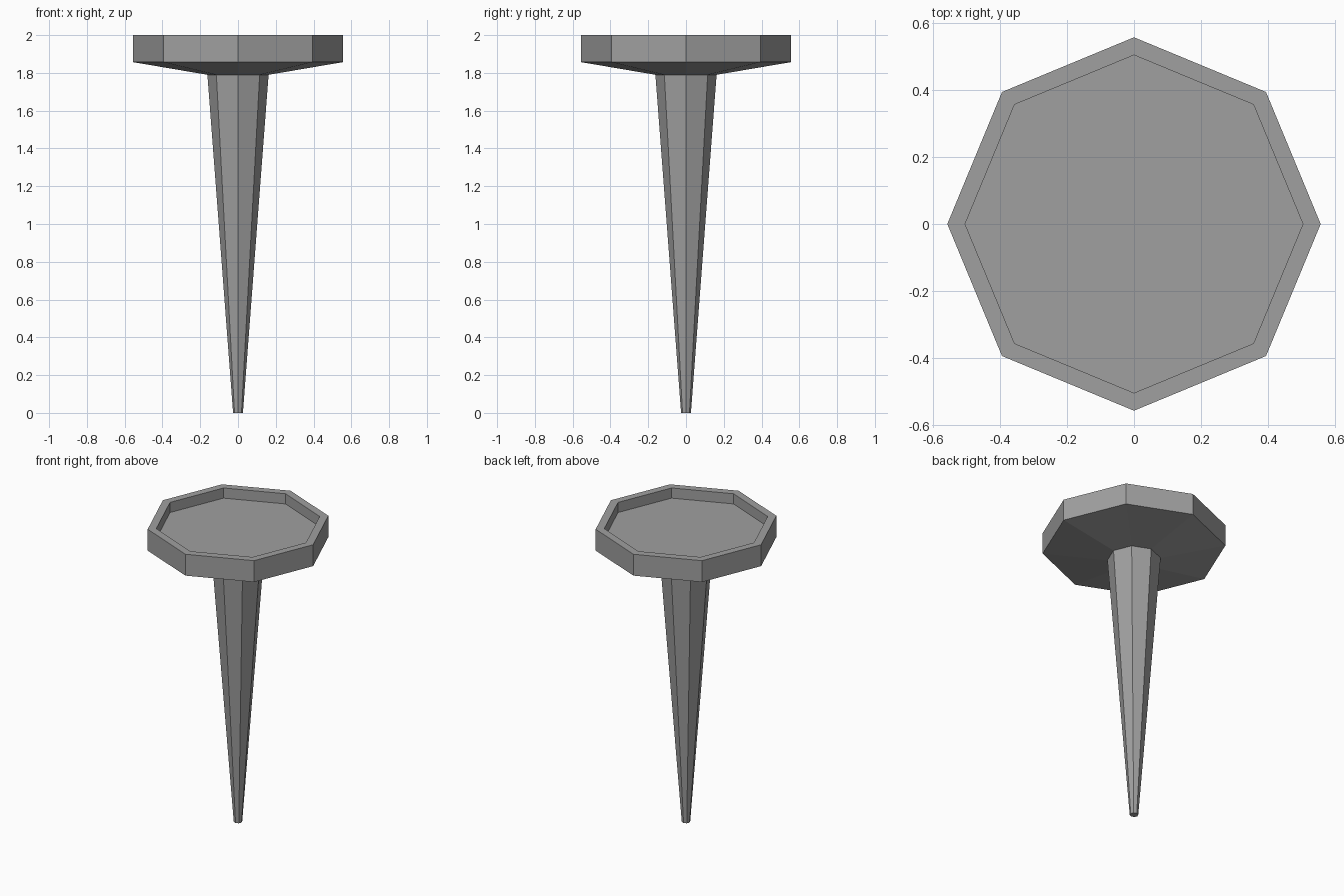
import bpy
import bmesh
from math import cos, sin, tau

SIDES = 8

cube = bpy.data.objects.get("Cube")
if cube:
    bpy.data.objects.remove(cube, do_unlink=True)

# Single grey metal
metal = bpy.data.materials.new("grey_metal")
metal.use_nodes = True
grey = (0.35, 0.35, 0.35, 1)
metal.diffuse_color = grey
metal.node_tree.nodes["Principled BSDF"].inputs["Base Color"].default_value = grey


def lathe(name, profile):
    """Closed eight-sided solid from (radius, height) rings, flat shaded."""
    bm = bmesh.new()
    rings = [[bm.verts.new((r * cos(tau * i / SIDES), r * sin(tau * i / SIDES), z))
              for i in range(SIDES)] for r, z in profile]
    for low, high in zip(rings, rings[1:]):
        for i in range(SIDES):
            j = (i + 1) % SIDES
            bm.faces.new((low[i], low[j], high[j], high[i]))
    bm.faces.new(rings[0][::-1])
    bm.faces.new(rings[-1])
    mesh = bpy.data.meshes.new(name)
    bm.to_mesh(mesh)
    bm.free()
    mesh.materials.append(metal)
    obj = bpy.data.objects.new(name, mesh)
    bpy.context.collection.objects.link(obj)


# Tapered spike, and head with sloped underside, rim and recessed top
lathe("spike", [(0.026, 0), (0.162, 1.79)])
lathe("head", [(0.162, 1.79), (0.556, 1.857), (0.556, 2), (0.503, 2), (0.503, 1.932)])
